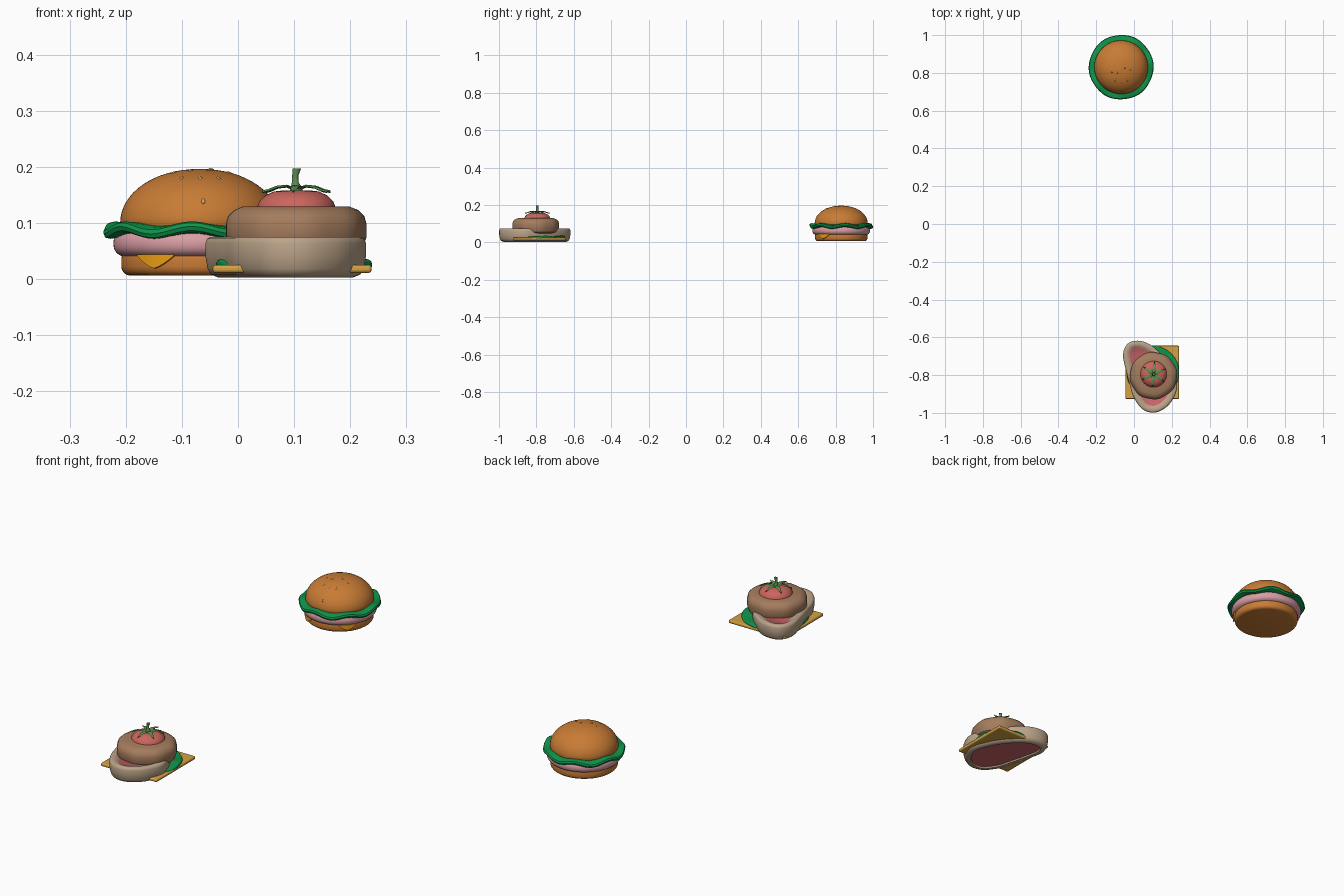
import bpy, bmesh, math
from mathutils import Vector

if "Cube" in bpy.data.objects:
    bpy.data.objects.remove(bpy.data.objects["Cube"])

def mat(name, rgb):
    m = bpy.data.materials.new(name)
    m.diffuse_color = (*rgb, 1)
    m.use_nodes = True
    m.node_tree.nodes["Principled BSDF"].inputs["Base Color"].default_value = m.diffuse_color
    return m

BUN = mat("bun_crust", (.58, .20, .035))
GREEN = mat("lettuce_green", (.005, .30, .07))
HAM = mat("ham_pink", (.70, .34, .37))
CHEDDAR = mat("cheddar", (.87, .35, .007))
CHEESE = mat("pale_cheese", (.66, .36, .06))
FAT = mat("steak_fat", (.50, .37, .25))
MEAT = mat("steak_meat", (.60, .13, .14))
BROWN = mat("brown_patty", (.37, .20, .11))
TOMATO = mat("tomato_red", (.60, .13, .11))
LEAF = mat("stalk_green", (.11, .28, .08))
SEED = mat("sesame", (.62, .36, .14))

def finish(name, bm, mats, angle=40):
    bmesh.ops.recalc_face_normals(bm, faces=bm.faces)
    me = bpy.data.meshes.new(name)
    bm.to_mesh(me)
    bm.free()
    ob = bpy.data.objects.new(name, me)
    bpy.context.collection.objects.link(ob)
    for m in mats:
        me.materials.append(m)
    bpy.ops.object.select_all(action='DESELECT')
    bpy.context.view_layer.objects.active = ob
    ob.select_set(True)
    bpy.ops.object.shade_smooth_by_angle(angle=math.radians(angle))
    return ob

def skin(name, loops, mats, ring_mats=None, angle=40):
    """Bridge equal-length closed loops and cap both ends."""
    bm = bmesh.new()
    rings = [[bm.verts.new(p) for p in lp] for lp in loops]
    n = len(rings[0])
    faces = [(rings[0], 0)]
    faces += [((a[i], a[(i+1) % n], b[(i+1) % n], b[i]), k + 1)
              for k, (a, b) in enumerate(zip(rings, rings[1:])) for i in range(n)]
    faces.append((rings[-1], len(rings)))
    for vs, k in faces:
        f = bm.faces.new(vs)
        f.material_index = ring_mats[k] if ring_mats else 0
    return finish(name, bm, mats, angle)

def lathe(name, c, profile, m, rmod=lambda a: 1, zmod=lambda a, r: 0, n=64):
    loops = []
    for r, z in profile:
        loops.append([(c[0] + r*rmod(a)*math.cos(a), c[1] + r*rmod(a)*math.sin(a), z + zmod(a, r))
                      for a in (2*math.pi*i/n for i in range(n))])
    return skin(name, loops, [m])

def slab(r, z0, z1, b, steps=4):
    """Disc profile with rounded edges."""
    up = [(r - b + b*math.sin(t), z1 - b + b*math.cos(t))
          for t in (math.pi/2*(1 - i/steps) for i in range(steps + 1))]
    down = [(rr, z0 + z1 - z) for rr, z in reversed(up)]
    return [(.01, z0)] + down + up + [(.01, z1)]

# ---- burger ----
B = (-.068, .83)
lathe("bottom_bun", B, slab(.14, .006, .052, .016), BUN)
lathe("ham_layer", B, slab(.154, .04, .086, .021, 6), HAM)
dome = [(.05, .088), (.138, .09)]
dome += [(.142*math.cos(t)**.95, .1 + .096*math.sin(t)) for t in (math.pi/2*i/16 for i in range(16))]
lathe("top_bun", B, dome + [(.003, .196)], BUN)

# wavy lettuce
lathe("burger_lettuce", B,
      [(.02, .078), (.13, .078), (.16, .077), (.168, .08), (.171, .087),
       (.168, .094), (.16, .097), (.13, .098), (.02, .098)], GREEN,
      rmod=lambda a: 1 + .012*math.sin(6*a + 1) * 0.6,
      zmod=lambda a, r: max(0, (r - .11)/.06)*.0065*math.sin(7*a + .6), n=96)

# cheese corners folded over the lower bun
for k, deg in enumerate((-124, -42)):
    bm = bmesh.new()
    cols = 9
    grid = []
    for r in (.139, .147):
        for row in range(2):
            line = []
            for i in range(cols):
                u = i/(cols - 1)*2 - 1
                a = math.radians(deg) + u*.27
                z = .044 if row == 0 else .041 - .022*(1 - abs(u)**1.4)
                line.append(bm.verts.new((B[0] + r*math.cos(a), B[1] + r*math.sin(a), z)))
            grid.append(line)
    order = [grid[0], grid[1], grid[3], grid[2]]
    for j in range(4):
        p, q = order[j], order[(j+1) % 4]
        for i in range(cols - 1):
            bm.faces.new((p[i], p[i+1], q[i+1], q[i]))
    for e in (0, -1):
        bm.faces.new([o[e] for o in order])
    finish(f"cheese_corner_{k+1}", bm, [CHEDDAR])

# sesame seeds lying on the dome
seeds = [(-.116, .804), (-.048, .825), (-.016, .815), (-.085, .80),
         (-.1, .757), (-.067, .75), (-.035, .757), (-.062, .70)]
for k, (x, y) in enumerate(seeds):
    dx, dy = x - B[0], y - B[1]
    z = .1 + .096*math.sqrt(max(0, 1 - (dx*dx + dy*dy)/.142**2))
    nrm = Vector((dx/.142**2, dy/.142**2, (z - .1)/.096**2)).normalized()
    bm = bmesh.new()
    bmesh.ops.create_uvsphere(bm, u_segments=12, v_segments=8, radius=1)
    ob = finish(f"sesame_seed_{k+1}", bm, [SEED])
    ob.scale = (.0035, .0055, .0025)
    ob.rotation_mode = 'QUATERNION'
    ob.rotation_quaternion = nrm.to_track_quat('Z', 'Y')
    ob.location = (x, y, z)

# ---- steak stack ----
S = (.103, -.803)
outline = [(-.058, -.69), (-.034, -.634), (.02, -.618), (.085, -.638), (.155, -.70),
           (.205, -.78), (.228, -.865), (.196, -.943), (.143, -.988), (.09, -.998),
           (.04, -.976), (-.003, -.915), (-.024, -.845), (-.045, -.765)]
P = [Vector(p) for p in outline]
N = len(P)
path = []
for i in range(N):                       # smooth the outline
    a, b, c, d = (P[(i + j) % N] for j in (-1, 0, 1, 2))
    for t in (0, .2, .4, .6, .8):
        path.append(.5*(2*b + (c - a)*t + (2*a - 5*b + 4*c - d)*t*t + (3*b - a - 3*c + d)*t**3))
M = len(path)

def inset(d, z):
    out = []
    for i in range(M):
        t = (path[(i+1) % M] - path[i-1]).normalized()
        out.append((path[i].x - t.y*d, path[i].y + t.x*d, z))
    # outline runs clockwise, so the inward normal is flipped
    return [(2*path[i].x - x, 2*path[i].y - y, z) for i, (x, y, z) in enumerate(out)]

rings = [(.036, .009), (.033, .003), (.022, .003), (.010, .008), (.004, .018), (0, .04),
         (0, .064), (.003, .072), (.009, .075), (.024, .074), (.031, .070), (.036, .066)]
skin("steak", [inset(d, z) for d, z in rings], [FAT, MEAT],
     [1] + [0]*(len(rings) - 1) + [1], 50)

# square cheese slice
bpy.ops.mesh.primitive_cube_add(size=1, location=(.0965, -.785, .018))
ch = bpy.context.object
ch.name = "cheese_slice"
ch.scale = (.283, .281, .014)
bpy.ops.object.transform_apply(location=False, rotation=False, scale=True)
ch.data.materials.append(CHEESE)
bv = ch.modifiers.new("edge", 'BEVEL')
bv.width, bv.segments = .005, 3
bpy.ops.object.shade_smooth_by_angle()

# lettuce leaf under the patty
lathe("lettuce_leaf", (.1, -.785), slab(.139, .017, .033, .007), GREEN,
      zmod=lambda a, r: max(0, (r - .08)/.06)*.003*math.sin(6*a))

# lumpy patty
lathe("brown_patty", S,
      [(.03, .045), (.10, .045), (.118, .055), (.125, .075), (.125, .098), (.121, .112),
       (.110, .123), (.095, .129), (.03, .13)], BROWN,
      rmod=lambda a: 1 + .012*math.sin(8*a) + .006*math.sin(3*a + 1))

# tomato half with calyx and stalk
T = (.104, -.795)
lathe("tomato", T, [(.03, .10), (.068, .112), (.071, .125), (.066, .138), (.055, .149),
                    (.040, .156), (.022, .158), (.004, .155)], TOMATO)
for k in range(6):
    a = math.radians(25 + 60*k)
    R, W = Vector((math.cos(a), math.sin(a), 0)), Vector((-math.sin(a), math.cos(a), 0))
    loops = []
    for s, w, z in ((0, .006, .158), (.02, .010, .165), (.04, .007, .163),
                    (.056, .0035, .157), (.067, .0006, .155)):
        c = Vector((*T, z)) + R*s
        loops.append([c + W*w, c + Vector((0, 0, .003)), c - W*w, c - Vector((0, 0, .002))])
    skin(f"calyx_leaf_{k+1}", loops, [LEAF], angle=60)
stalk = []
for dx, z, r in ((0, .152, .013), (0, .163, .010), (-.002, .172, .006), (-.002, .184, .0055), (.001, .197, .0075)):
    stalk.append([(T[0] + dx + r*math.cos(t), T[1] + r*math.sin(t), z)
                  for t in (2*math.pi*i/12 for i in range(12))])
skin("tomato_stalk", stalk, [LEAF], angle=60)
